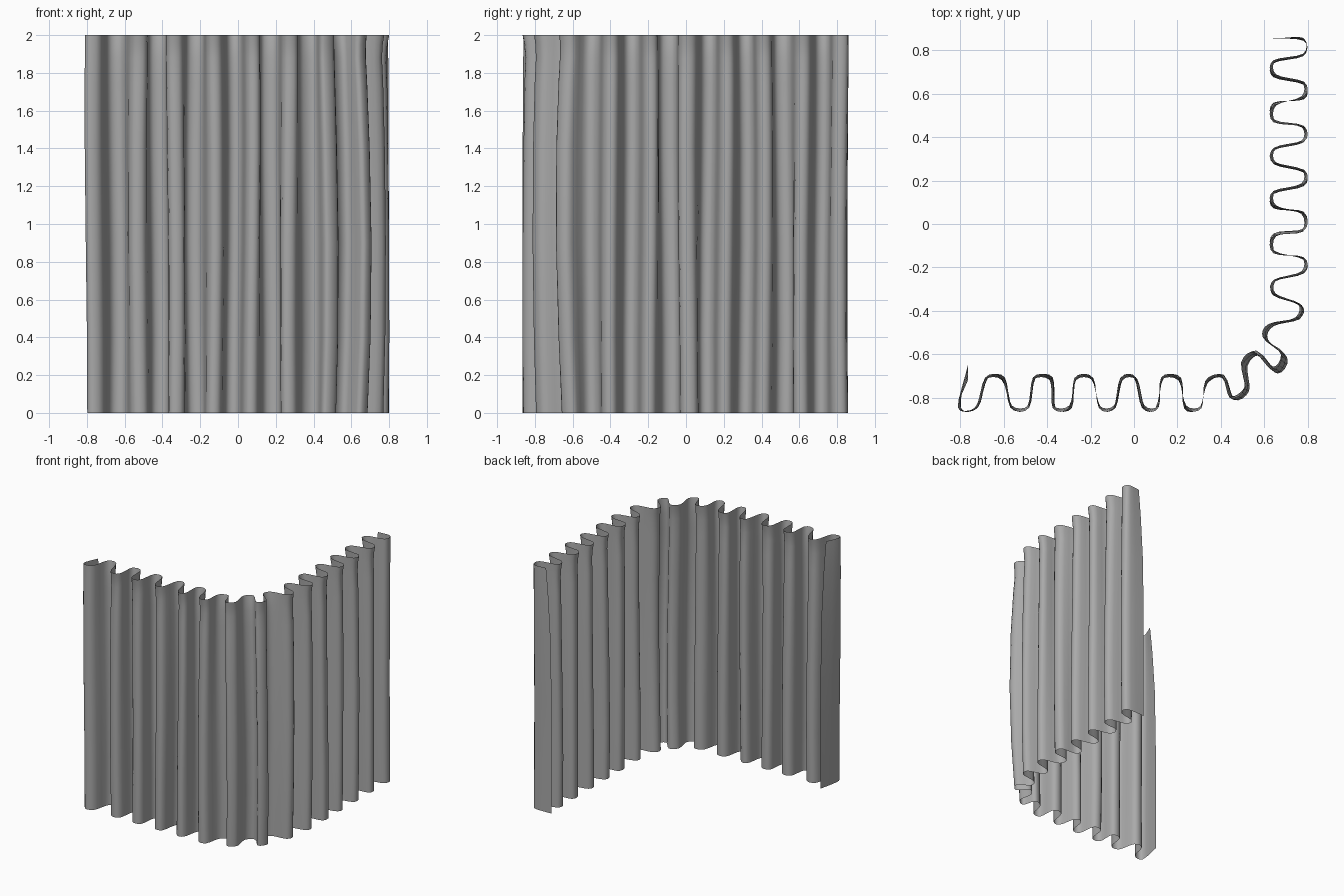
import bpy, bmesh, math, random
from mathutils import Vector

cube = bpy.data.objects.get("Cube")
if cube:
    bpy.data.objects.remove(cube, do_unlink=True)
random.seed(4)

# Fabric colour
fabric = bpy.data.materials.new("grey_fabric")
fabric.use_nodes = True
grey = (0.40, 0.40, 0.40, 1)
fabric.diffuse_color = grey
fabric.node_tree.nodes["Principled BSDF"].inputs["Base Color"].default_value = grey

# Pleat centres in plan: front run, corner, side run (outer and inner alternate)
front_x = [-0.765, -0.64, -0.525, -0.42, -0.33, -0.23, -0.125,
           -0.025, 0.075, 0.17, 0.27, 0.37]
crests = [Vector((x, -0.71 if i % 2 else -0.845)) for i, x in enumerate(front_x)]
crests += [Vector(p) for p in ((0.48, -0.775), (0.53, -0.61), (0.66, -0.63),
                               (0.61, -0.49), (0.755, -0.40))]
crests += [Vector((0.78 if i % 2 else 0.645, -0.29 + 0.1005 * i)) for i in range(12)]
phases = [random.uniform(0, math.tau) for _ in crests]
corner = Vector((0.65, -0.65))

# Height of each ring and how deep the pleats are there (pinched under a flared hem)
rings = [(0, 1), (0.4, 1.04), (0.9, 1.01), (1.4, 0.96), (1.75, 0.91),
         (1.88, 0.86), (1.95, 0.93), (2, 1.04)]


def plan_points(z, depth):
    """Control points of the pleated line at height z."""
    pts = []
    top = max(0, z - 1) ** 2
    for i, c in enumerate(crests):
        before = crests[i - 1] if i else c * 2 - crests[1]
        after = crests[i + 1] if i + 1 < len(crests) else c * 2 - crests[-2]
        along = (after - before).normalized()
        if i == 0:
            along = Vector((1, 0))
        elif i + 1 == len(crests):
            along = Vector((0, 1))
        middle = ((before + after) / 2 + c) / 2
        near = math.exp(-((c - corner).length / 0.3) ** 2)
        bulge = Vector((1, -1)) * 0.025 * near * math.sin(math.pi * z / 2)
        drift = along * 0.007 * math.sin(2 * z + phases[i])
        p = middle + (c - middle) * depth + bulge + drift
        half = along * (0.036 + 0.004 * math.sin(phases[i]))
        pts += [p - half, p + half]
    # Loose returns at both ends
    start = Vector((-0.765, -0.65 - 0.07 * top))
    end = Vector((0.62 + 0.05 * top, 0.855))
    return [start] + pts + [end]


def smooth_line(pts, steps=4):
    """Rounded curve through the control points."""
    padded = [pts[0]] + pts + [pts[-1]]
    line = []
    for a, b, c, d in zip(padded, padded[1:], padded[2:], padded[3:]):
        for s in range(steps):
            t = s / steps
            line.append(b + ((c - a) * t + (2 * a - 5 * b + 4 * c - d) * t * t
                             + (3 * b - a - 3 * c + d) * t ** 3) / 2)
    return line + [pts[-1]]


# Curtain sheet, lofted ring by ring
bm = bmesh.new()
rows = [[bm.verts.new((p.x, p.y, z)) for p in smooth_line(plan_points(z, depth))]
        for z, depth in rings]
for low, high in zip(rows, rows[1:]):
    for i in range(len(low) - 1):
        bm.faces.new((low[i], low[i + 1], high[i + 1], high[i]))
mesh = bpy.data.meshes.new("curtain")
bm.to_mesh(mesh)
bm.free()
mesh.materials.append(fabric)
mesh.shade_smooth()
curtain = bpy.data.objects.new("curtain", mesh)
bpy.context.collection.objects.link(curtain)
